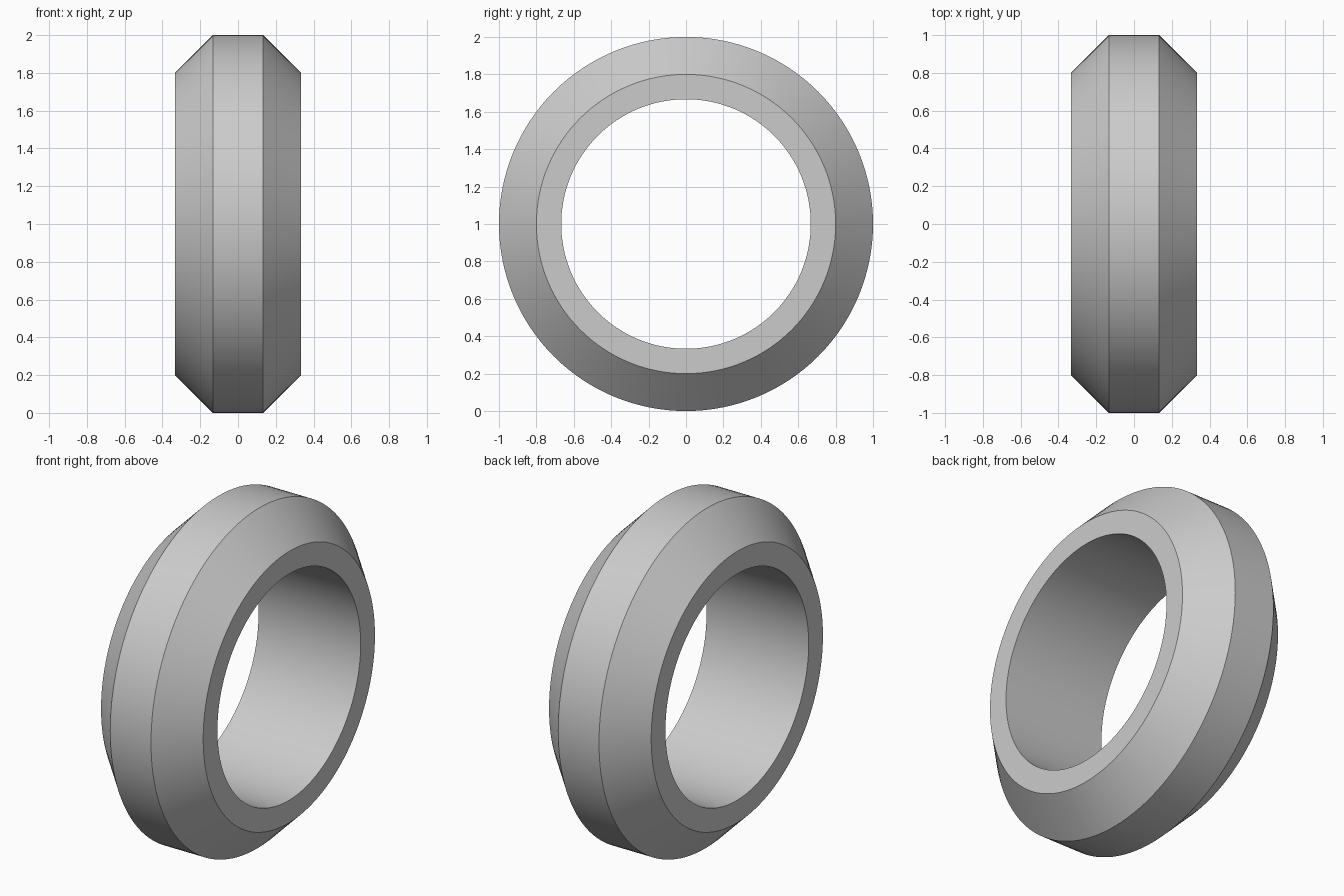
import bpy
import bmesh
from math import radians
from mathutils import Vector

cube = bpy.data.objects.get("Cube")
if cube:
    bpy.data.objects.remove(cube, do_unlink=True)

SEGMENTS = 128
HALF_WIDTH, HALF_TREAD = 0.333, 0.133
OUTER, SHOULDER, BORE = 1.0, 0.8, 0.667

# Plain grey material
grey = bpy.data.materials.new("plain grey")
grey.use_nodes = True
colour = (0.6, 0.6, 0.6, 1)
grey.diffuse_color = colour
grey.node_tree.nodes["Principled BSDF"].inputs["Base Color"].default_value = colour

# Closed cross-section of the ring: (x, radius)
profile = [(-HALF_WIDTH, BORE), (-HALF_WIDTH, SHOULDER), (-HALF_TREAD, OUTER),
           (HALF_TREAD, OUTER), (HALF_WIDTH, SHOULDER), (HALF_WIDTH, BORE)]

# Spin the cross-section about the x axis
bm = bmesh.new()
verts = [bm.verts.new((x, 0, r)) for x, r in profile]
edges = [bm.edges.new((v, verts[(i + 1) % len(verts)])) for i, v in enumerate(verts)]
bmesh.ops.spin(bm, geom=verts + edges, cent=Vector(), axis=Vector((1, 0, 0)),
               angle=radians(360), steps=SEGMENTS, use_merge=False)
bmesh.ops.remove_doubles(bm, verts=bm.verts, dist=0.0001)
bmesh.ops.recalc_face_normals(bm, faces=bm.faces)

mesh = bpy.data.meshes.new("chamfered_ring")
bm.to_mesh(mesh)
bm.free()
mesh.materials.append(grey)

ring = bpy.data.objects.new("chamfered_ring", mesh)
ring.location.z = OUTER
bpy.context.collection.objects.link(ring)

# Smooth round the ring, sharp at the chamfers
bpy.ops.object.select_all(action="DESELECT")
ring.select_set(True)
bpy.context.view_layer.objects.active = ring
bpy.ops.object.shade_smooth_by_angle(angle=radians(30))
